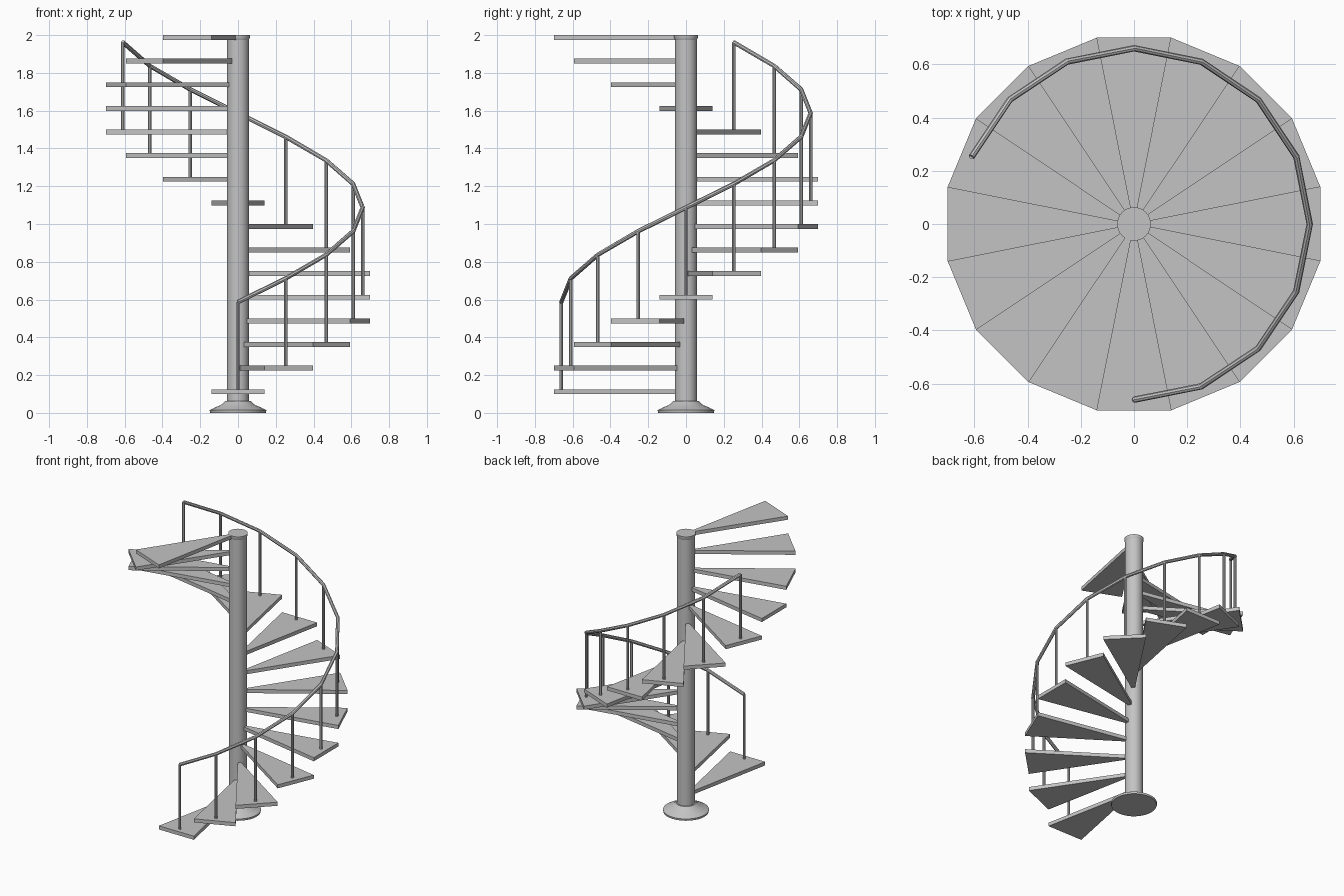
import bpy, bmesh, math
from mathutils import Vector

if "Cube" in bpy.data.objects:
    bpy.data.objects.remove(bpy.data.objects["Cube"])

STEPS, RISE, POSTS = 16, 0.125, 12
TURN = 2 * math.pi / STEPS
RAIL_R, RAIL_Z = 0.66, 0.587

grey = bpy.data.materials.new("plain grey")
grey.diffuse_color = (0.55, 0.55, 0.55, 1)
grey.use_nodes = True
grey.node_tree.nodes["Principled BSDF"].inputs["Base Color"].default_value = grey.diffuse_color


def finish(name, bm, smooth=False):
    bmesh.ops.recalc_face_normals(bm, faces=bm.faces)
    mesh = bpy.data.meshes.new(name)
    bm.to_mesh(mesh)
    bm.free()
    mesh.materials.append(grey)
    ob = bpy.data.objects.new(name, mesh)
    bpy.context.collection.objects.link(ob)
    if smooth:
        bpy.ops.object.select_all(action='DESELECT')
        ob.select_set(True)
        bpy.context.view_layer.objects.active = ob
        bpy.ops.object.shade_smooth_by_angle(angle=math.radians(35))
    return ob


def lathe(name, profile, sides=32):
    """Closed solid of revolution from (radius, z) points."""
    bm = bmesh.new()
    rings = [[bm.verts.new((r * math.cos(2 * math.pi * i / sides),
                            r * math.sin(2 * math.pi * i / sides), z))
              for i in range(sides)] for r, z in profile]
    for a, b in zip(rings, rings[1:]):
        for i in range(sides):
            j = (i + 1) % sides
            bm.faces.new((a[i], a[j], b[j], b[i]))
    bm.faces.new(rings[0])
    bm.faces.new(rings[-1])
    return finish(name, bm, True)


def polar(r, angle, z):
    return Vector((r * math.cos(angle), r * math.sin(angle), z))


def step_angle(k):
    return -math.pi / 2 + k * TURN


# centre column with flared foot and small cap
lathe("column_base", [(0.148, 0), (0.15, 0.014), (0.128, 0.026),
                      (0.09, 0.042), (0.066, 0.064)])
lathe("column", [(0.058, 0.05), (0.058, 1.98)])
lathe("column_cap", [(0.058, 1.975), (0.063, 1.987), (0.063, 2.0)])

# wedge treads
outer = 0.70 / math.cos(TURN / 2)
for k in range(STEPS):
    top, a = RISE * (k + 1), step_angle(k)
    bm = bmesh.new()
    face = bm.faces.new([bm.verts.new(p) for p in (
        (0, 0, top - 0.026),
        polar(outer, a - TURN / 2, top - 0.026),
        polar(outer, a + TURN / 2, top - 0.026))])
    ext = bmesh.ops.extrude_face_region(bm, geom=[face], use_keep_orig=True)
    bmesh.ops.translate(bm, vec=(0, 0, 0.026),
                        verts=[v for v in ext["geom"] if isinstance(v, bmesh.types.BMVert)])
    finish(f"tread_{k + 1}", bm)

# handrail posts
for k in range(POSTS):
    low, high = RISE * (k + 1) - 0.01, RAIL_Z + RISE * k
    bm = bmesh.new()
    bmesh.ops.create_cone(bm, cap_ends=True, segments=8, radius1=0.009,
                          radius2=0.009, depth=high - low)
    bmesh.ops.translate(bm, verts=bm.verts,
                        vec=polar(RAIL_R, step_angle(k), (low + high) / 2))
    finish(f"rail_post_{k + 1}", bm, True)

# segmented handrail
curve = bpy.data.curves.new("handrail", 'CURVE')
curve.dimensions = '3D'
curve.twist_mode = 'Z_UP'
curve.bevel_depth = 0.012
curve.bevel_resolution = 2
curve.use_fill_caps = True
spline = curve.splines.new('POLY')
spline.points.add(POSTS - 1)
for k, p in enumerate(spline.points):
    p.co = (*polar(RAIL_R, step_angle(k), RAIL_Z + RISE * k), 1)
curve.materials.append(grey)
rail = bpy.data.objects.new("handrail", curve)
bpy.context.collection.objects.link(rail)
bpy.ops.object.select_all(action='DESELECT')
rail.select_set(True)
bpy.context.view_layer.objects.active = rail
bpy.ops.object.convert(target='MESH')
bpy.ops.object.shade_flat()
